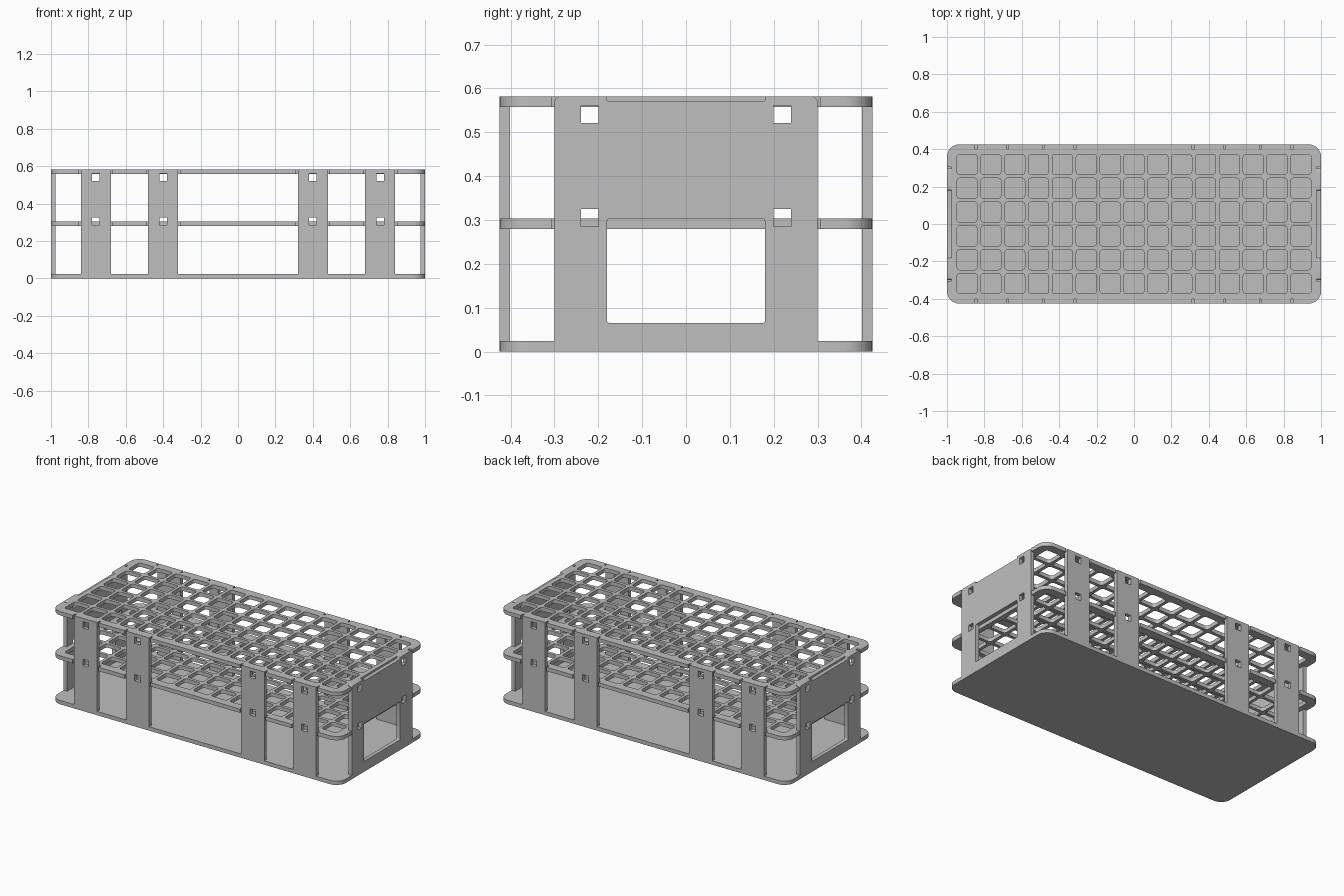
import bpy, bmesh, math
from mathutils import Vector

if "Cube" in bpy.data.objects:
    bpy.data.objects.remove(bpy.data.objects["Cube"], do_unlink=True)

# Overall sizes
HX, HY, H, T = 1.0, 0.425, 0.582, 0.024
LEGS = (0.40, 0.76)          # leg centres along the long sides
LEG_HALF, END_HALF = 0.08, 0.30

grey = bpy.data.materials.new("light grey plastic")
grey.use_nodes = True
COLOUR = (0.52, 0.52, 0.52, 1)
grey.diffuse_color = COLOUR
bsdf = next(n for n in grey.node_tree.nodes if n.type == 'BSDF_PRINCIPLED')
bsdf.inputs["Base Color"].default_value = COLOUR
bsdf.inputs["Roughness"].default_value = 0.6


def fillet(corners, steps=5):
    """Round the right-angled corners of an outline given as (x, y, radius)."""
    out = []
    for i, (x, y, r) in enumerate(corners):
        p = Vector((x, y))
        if r == 0:
            out.append(p)
            continue
        prev = Vector(corners[i - 1][:2])
        nxt = Vector(corners[(i + 1) % len(corners)][:2])
        a, b = (prev - p).normalized() * r, (nxt - p).normalized() * r
        for k in range(steps + 1):
            t = math.pi / 2 * k / steps
            out.append(p + a + b - b * math.cos(t) - a * math.sin(t))
    return out


def rect(cx, cy, w, h, r=0.0):
    x, y = w / 2, h / 2
    return fillet([(cx - x, cy - y, r), (cx + x, cy - y, r),
                   (cx + x, cy + y, r), (cx - x, cy + y, r)], 4)


def panel(name, outlines, thickness, location, rotation=(0, 0, 0)):
    """Extrude a flat outline; every outline after the first is a hole."""
    cu = bpy.data.curves.new(name, 'CURVE')
    cu.dimensions, cu.fill_mode, cu.extrude = '2D', 'BOTH', thickness / 2
    for pts in outlines:
        sp = cu.splines.new('POLY')
        sp.points.add(len(pts) - 1)
        for q, p in zip(sp.points, pts):
            q.co = (p[0], p[1], 0, 1)
        sp.use_cyclic_u = True
    ob = bpy.data.objects.new(name, cu)
    bpy.context.collection.objects.link(ob)
    ob.location, ob.rotation_euler = location, rotation
    bpy.ops.object.select_all(action='DESELECT')
    ob.select_set(True)
    bpy.context.view_layer.objects.active = ob
    bpy.ops.object.convert(target='MESH')
    ob = bpy.context.object
    bm = bmesh.new()
    bm.from_mesh(ob.data)
    bmesh.ops.remove_doubles(bm, verts=bm.verts, dist=1e-5)
    bmesh.ops.recalc_face_normals(bm, faces=bm.faces)
    bm.to_mesh(ob.data)
    bm.free()
    ob.data.materials.clear()
    ob.data.materials.append(grey)
    bpy.ops.object.shade_smooth_by_angle(angle=math.radians(30))
    return ob


def plate_outline(gap):
    """Rounded rectangle with slots for the legs and end panels."""
    e = END_HALF + gap * 0.5
    quarter = [(HX - T, e, 0), (HX, e, 0), (HX, HY, 0.065)]
    for c in reversed(LEGS):
        a, b = c + LEG_HALF + gap, c - LEG_HALF - gap
        quarter += [(a, HY, 0), (a, HY - T, 0), (b, HY - T, 0), (b, HY, 0)]
    half = quarter + [(-x, y, r) for x, y, r in reversed(quarter)]
    return fillet(half + [(x, -y, r) for x, y, r in reversed(half)], 8)


# Solid base and two perforated shelves
panel("base_plate", [plate_outline(0)], T, (0, 0, T / 2))
PITCH, HOLE = 0.1275, 0.108
holes = [rect((i - 7) * PITCH, (j - 2.5) * PITCH, HOLE, HOLE, 0.016)
         for i in range(15) for j in range(6)]
for name, z in (("middle_shelf", 0.292), ("top_shelf", H - T / 2)):
    panel(name, [plate_outline(0.01)] + holes, T, (0, 0, z))

# Legs along the front and back, each with two square locking holes
LOCK_Z, LOCK = (0.305, 0.541), 0.04
leg = [rect(0, H / 2, 2 * LEG_HALF, H)] + [rect(0, z, LOCK, LOCK) for z in LOCK_Z]
for side, sy in (("front", -1), ("back", 1)):
    for hand, sx in (("left", 1), ("right", -1)):
        for place, c in zip(("inner", "outer"), LEGS):
            panel(f"{side}_{hand}_{place}_leg", leg, T,
                  (sx * c, sy * (HY - T / 2), 0), (math.pi / 2, 0, 0))

# End panels: lowered top edge, handle window and four locking holes
E, W, LOW = END_HALF, 0.18, 0.57
end = [fillet([(-E, 0, 0), (E, 0, 0), (E, H, 0.014), (W, H, 0.005), (W, LOW, 0.005),
               (-W, LOW, 0.005), (-W, H, 0.005), (-E, H, 0.014)]),
       rect(0, 0.184, 2 * W, 0.238, 0.006)]
end += [rect(s * 0.22, z, LOCK, LOCK) for s in (-1, 1) for z in LOCK_Z]
for hand, sx in (("left", 1), ("right", -1)):
    panel(f"{hand}_end_panel", end, T, (sx * (HX - T / 2), 0, 0),
          (math.pi / 2, 0, math.pi / 2))
